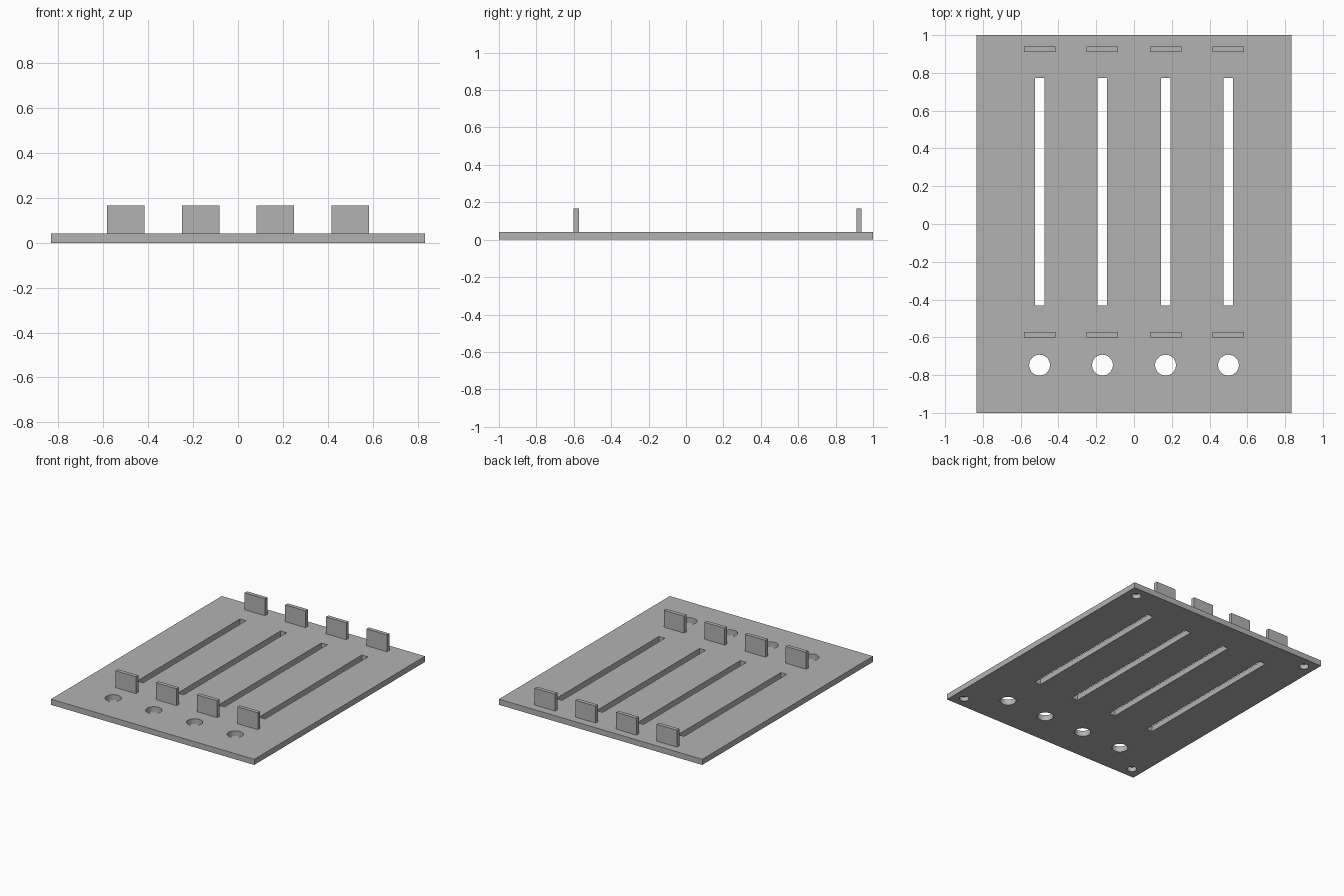
import bpy
import bmesh
from mathutils import Matrix, Vector

cube = bpy.data.objects.get("Cube")
if cube:
    bpy.data.objects.remove(cube, do_unlink=True)

THICK = 0.042
TOP = 0.167
COLUMNS = [-0.5, -0.167, 0.167, 0.5]

grey = bpy.data.materials.new("light_grey")
grey.use_nodes = True
colour = (0.45, 0.45, 0.45, 1)
grey.diffuse_color = colour
grey.node_tree.nodes["Principled BSDF"].inputs["Base Color"].default_value = colour


def add_box(bm, x, y, z, sx, sy, sz):
    matrix = Matrix.Translation((x, y, z)) @ Matrix.Diagonal((sx, sy, sz, 1))
    bmesh.ops.create_cube(bm, size=1, matrix=matrix)


def add_cylinder(bm, x, y, z, radius, depth):
    bmesh.ops.create_cone(bm, cap_ends=True, segments=48, radius1=radius,
                          radius2=radius, depth=depth,
                          matrix=Matrix.Translation((x, y, z)))


def make_object(name, bm):
    mesh = bpy.data.meshes.new(name)
    bm.to_mesh(mesh)
    bm.free()
    mesh.materials.append(grey)
    obj = bpy.data.objects.new(name, mesh)
    bpy.context.collection.objects.link(obj)
    return obj


# Base plate
bm = bmesh.new()
add_box(bm, 0, 0, THICK / 2, 1.667, 2, THICK)
plate = make_object("base_plate", bm)

# Cutter: long slots, round through holes, blind corner holes underneath
bm = bmesh.new()
for x in COLUMNS:
    add_box(bm, x, 0.17, THICK / 2, 0.05, 1.205, 0.2)
    add_cylinder(bm, x, -0.747, THICK / 2, 0.055, 0.2)
for x in (-0.75, 0.75):
    for y in (-0.917, 0.917):
        add_cylinder(bm, x, y, 0, 0.033, 0.066)
cutter = make_object("hole_cutter", bm)
cutter.hide_render = True

cut = plate.modifiers.new("holes", "BOOLEAN")
cut.operation = "DIFFERENCE"
cut.solver = "EXACT"
cut.object = cutter
bpy.context.view_layer.objects.active = plate
plate.select_set(True)
bpy.ops.object.modifier_apply(modifier=cut.name)
bpy.data.objects.remove(cutter, do_unlink=True)
bpy.ops.object.shade_smooth_by_angle()

# Upright tabs, one front and one back per column
for row, y in (("front", -0.587), ("back", 0.925)):
    for i, x in enumerate(COLUMNS):
        bm = bmesh.new()
        add_box(bm, x, y, (THICK + TOP) / 2, 0.167, 0.028, TOP - THICK)
        make_object(f"{row}_tab_{i + 1}", bm)
